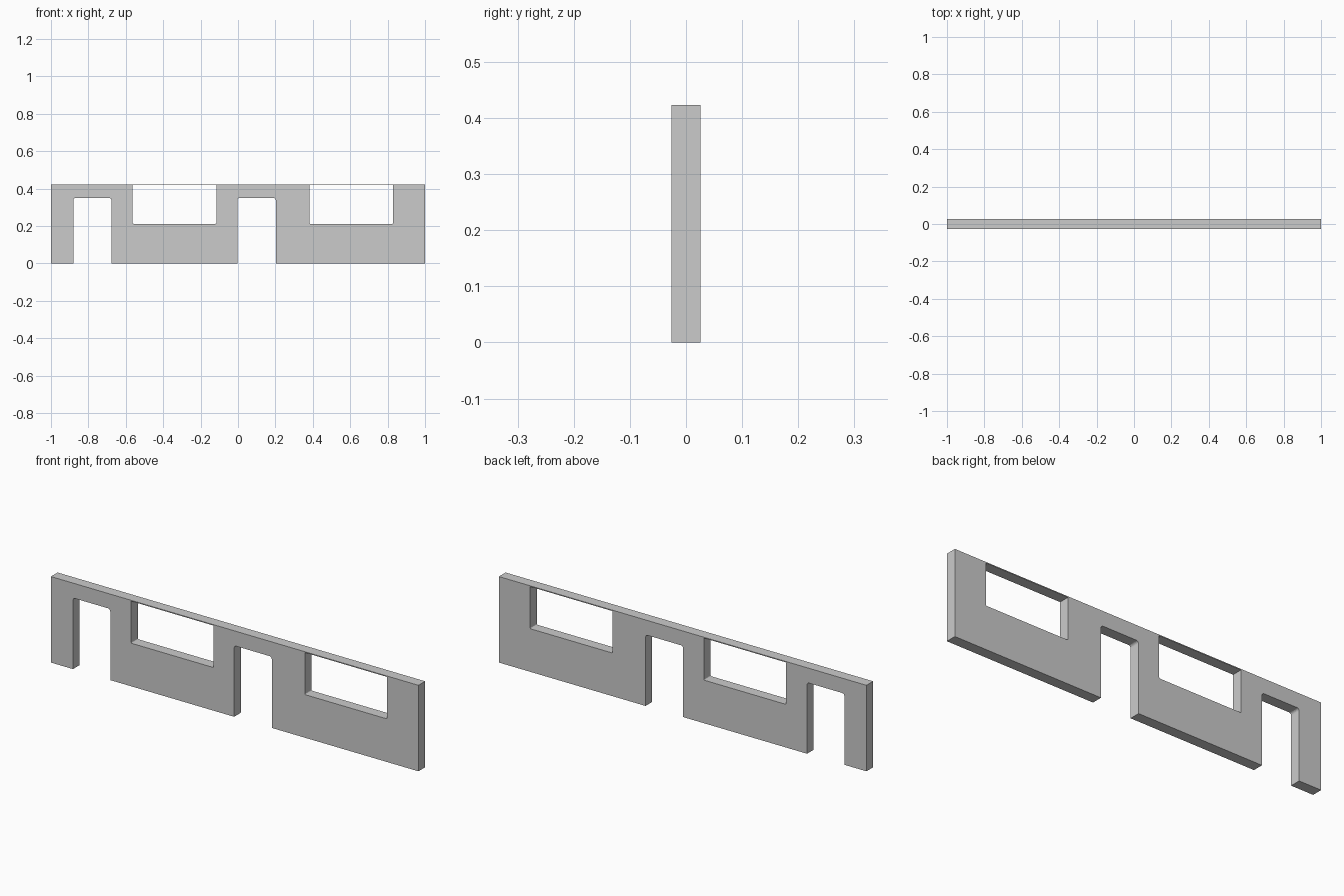
import bpy, bmesh, math

if "Cube" in bpy.data.objects:
    bpy.data.objects.remove(bpy.data.objects["Cube"])

HEIGHT, HALF_DEPTH = 0.423, 0.026
DOORS = [(-0.88, -0.677), (-0.003, 0.202)]
DOOR_TOP, DOOR_R = 0.35, 0.012
WINDOWS = [(-0.563, -0.116), (0.382, 0.83)]
SILL, LINTEL, WINDOW_R = 0.212, 0.4185, 0.005


def arc(cx, cz, r, start, end, n=4):
    """Points on a small corner arc, angles in degrees."""
    return [(cx + r * math.cos(math.radians(start + (end - start) * i / n)),
             cz + r * math.sin(math.radians(start + (end - start) * i / n)))
            for i in range(n + 1)]


def add_loop(curve, pts):
    s = curve.splines.new('POLY')
    s.points.add(len(pts) - 1)
    for p, (x, z) in zip(s.points, pts):
        p.co = (x, z, 0, 1)
    s.use_cyclic_u = True


curve = bpy.data.curves.new("wall_profile", 'CURVE')
curve.dimensions = '2D'
curve.fill_mode = 'BOTH'
curve.extrude = HALF_DEPTH

# Wall outline with round-cornered doorways notched into the base
outline = [(-1, 0)]
for a, b in DOORS:
    top = DOOR_TOP - DOOR_R
    outline += [(a, 0)] + arc(a + DOOR_R, top, DOOR_R, 180, 90)
    outline += arc(b - DOOR_R, top, DOOR_R, 90, 0) + [(b, 0)]
outline += [(1, 0), (1, HEIGHT), (-1, HEIGHT)]
add_loop(curve, outline)

# Window openings, leaving a thin strip along the top
for a, b in WINDOWS:
    r = WINDOW_R
    add_loop(curve, [(a, LINTEL)] + arc(a + r, SILL + r, r, 180, 270)
             + arc(b - r, SILL + r, r, 270, 360) + [(b, LINTEL)])

# Turn the filled profile into an upright solid wall
temp = bpy.data.objects.new("wall_profile", curve)
bpy.context.collection.objects.link(temp)
deps = bpy.context.evaluated_depsgraph_get()
mesh = bpy.data.meshes.new_from_object(temp.evaluated_get(deps))
bpy.data.objects.remove(temp)

bm = bmesh.new()
bm.from_mesh(mesh)
bmesh.ops.remove_doubles(bm, verts=bm.verts, dist=1e-5)
for v in bm.verts:
    x, z, y = v.co
    v.co = (x, -y, z)
bmesh.ops.recalc_face_normals(bm, faces=bm.faces)
for f in bm.faces:
    f.smooth = False
bm.to_mesh(mesh)
bm.free()

mesh.name = "wall"
wall = bpy.data.objects.new("wall", mesh)
bpy.context.collection.objects.link(wall)
